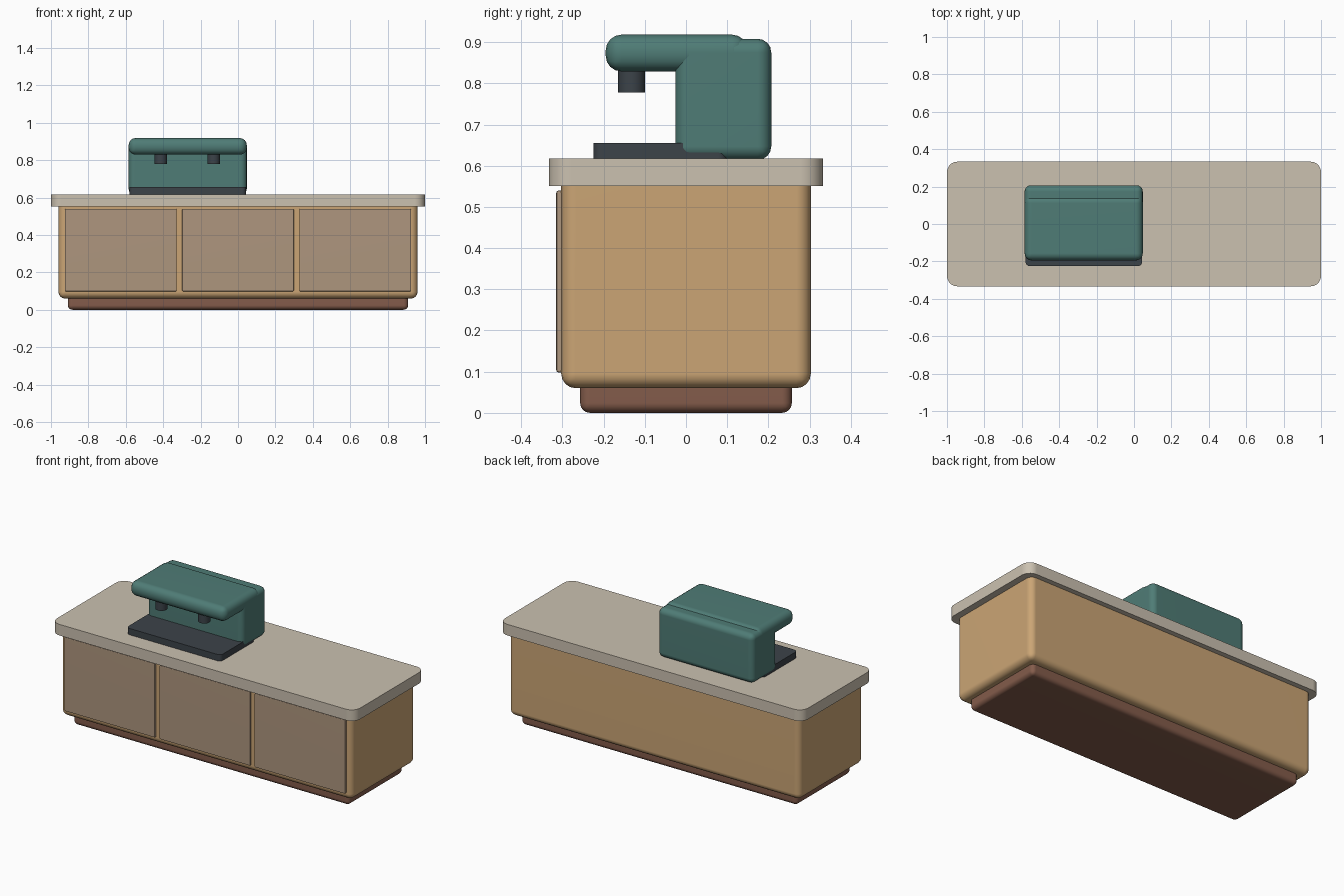
import bpy, bmesh, math
from mathutils import Matrix, Vector

if "Cube" in bpy.data.objects:
    bpy.data.objects.remove(bpy.data.objects["Cube"], do_unlink=True)


def material(name, rgb):
    # 8-bit display colour converted to linear
    lin = [((c / 255 + 0.055) / 1.055) ** 2.4 for c in rgb]
    mat = bpy.data.materials.new(name)
    mat.use_nodes = True
    mat.diffuse_color = (*lin, 1)
    bsdf = next(n for n in mat.node_tree.nodes if n.type == 'BSDF_PRINCIPLED')
    bsdf.inputs["Base Color"].default_value = (*lin, 1)
    bsdf.inputs["Roughness"].default_value = 0.7
    return mat


wood = material("light wood", (203, 165, 117))
door_wood = material("grey brown wood", (174, 150, 126))
plinth_brown = material("dark brown", (132, 92, 75))
stone = material("pale stone", (203, 193, 176))
teal = material("teal enamel", (79, 124, 118))
charcoal = material("charcoal metal", (60, 67, 73))


def finish(bm, name, mat):
    mesh = bpy.data.meshes.new(name)
    bm.to_mesh(mesh)
    bm.free()
    mesh.materials.append(mat)
    obj = bpy.data.objects.new(name, mesh)
    bpy.context.collection.objects.link(obj)
    bpy.ops.object.select_all(action='DESELECT')
    obj.select_set(True)
    bpy.context.view_layer.objects.active = obj
    bpy.ops.object.shade_smooth_by_angle(angle=math.radians(40))
    weighted = obj.modifiers.new("flat panels", 'WEIGHTED_NORMAL')
    weighted.keep_sharp = True
    return obj


def box(name, mat, x, y, z, radius, segments=4, upright_only=False):
    """Rounded box spanning the given ranges."""
    low, high = Vector((x[0], y[0], z[0])), Vector((x[1], y[1], z[1]))
    bm = bmesh.new()
    place = Matrix.Translation((low + high) / 2) @ Matrix.Diagonal((*(high - low), 1))
    bmesh.ops.create_cube(bm, size=1, matrix=place)
    edges = [e for e in bm.edges if not upright_only
             or abs(e.verts[0].co.z - e.verts[1].co.z) > 0.001]
    bmesh.ops.bevel(bm, geom=edges, offset=radius, segments=segments,
                    profile=0.5, affect='EDGES', clamp_overlap=True)
    return finish(bm, name, mat)


def cylinder(name, mat, centre, radius, height):
    bm = bmesh.new()
    bmesh.ops.create_cone(bm, cap_ends=True, segments=24, radius1=radius, radius2=radius,
                          depth=height, matrix=Matrix.Translation(centre))
    return finish(bm, name, mat)


# Counter: plinth, cabinet and worktop
box("plinth", plinth_brown, (-0.91, 0.91), (-0.257, 0.257), (0, 0.11), 0.024)
box("cabinet", wood, (-0.96, 0.96), (-0.303, 0.303), (0.06, 0.6), 0.035)
box("worktop", stone, (-1, 1), (-0.333, 0.333), (0.551, 0.617), 0.055, 5, True)

# Three front door panels
for side, centre in (("right", -0.627), ("middle", 0), ("left", 0.627)):
    box(side + "_door", door_wood, (centre - 0.299, centre + 0.299),
        (-0.315, -0.295), (0.098, 0.54), 0.006, 2)

# Coffee machine: upright body, overhanging head and drip tray
width = (-0.585, 0.047)
box("machine_body", teal, width, (-0.026, 0.207), (0.614, 0.908), 0.033)
box("machine_head", teal, width, (-0.195, 0.15), (0.829, 0.918), 0.038)
box("drip_tray", charcoal, (-0.58, 0.043), (-0.225, 0.1), (0.61, 0.655), 0.022, 4, True)

# Two spouts under the head
for side, x in (("right", -0.413), ("left", -0.13)):
    cylinder(side + "_spout", charcoal, (x, -0.132, 0.815), 0.033, 0.074)
